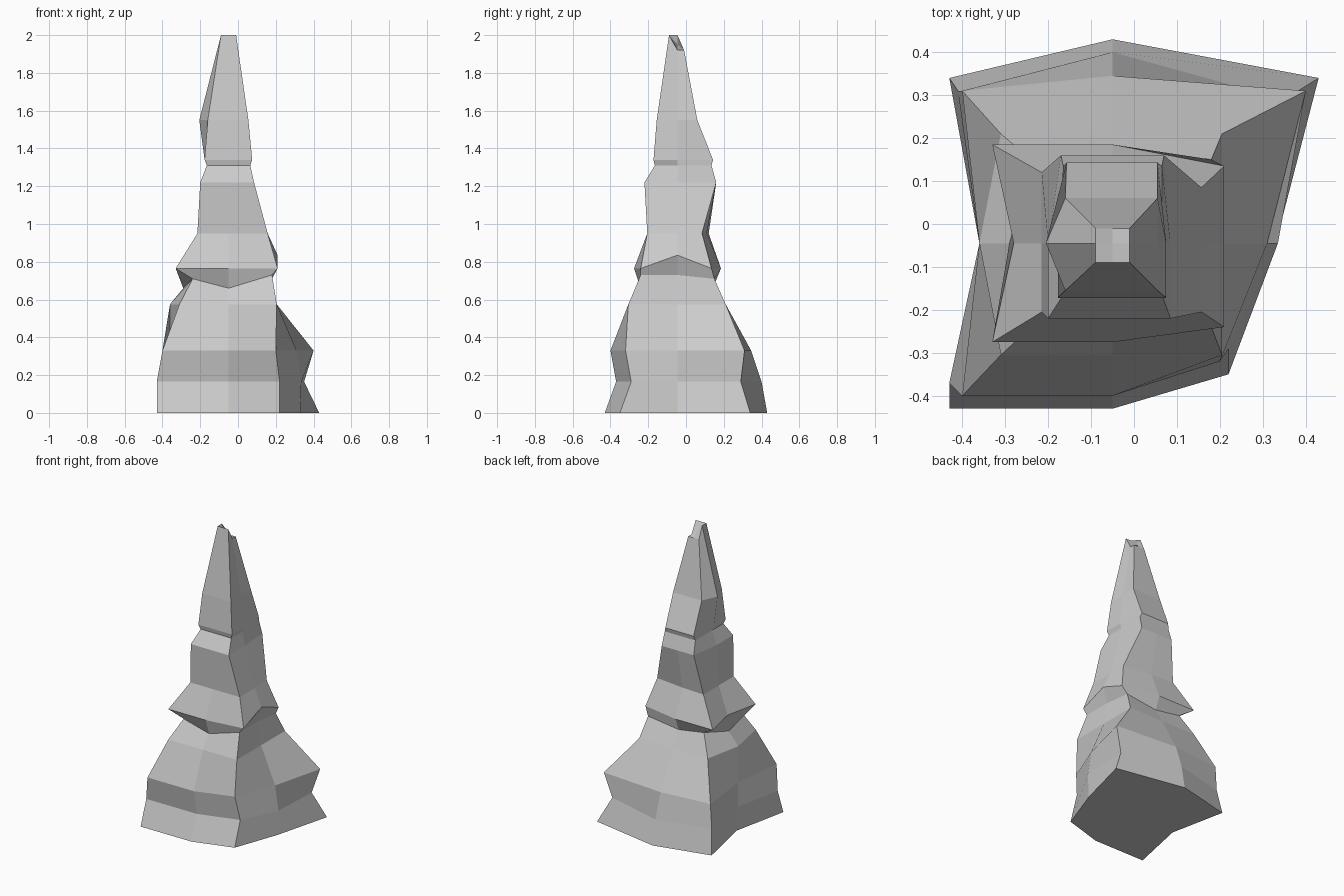
import bpy, bmesh
from mathutils import Vector

if "Cube" in bpy.data.objects:
    bpy.data.objects.remove(bpy.data.objects["Cube"])

CX, CY = -0.05, -0.045   # axis of the spire

# Stacked box sections: z, left, right, front, back
SECTIONS = [
    (0.0, -.43, .43, -.43, .34),
    (.165, -.43, .35, -.37, .29),
    (.33, -.40, .40, -.40, .31),
    (.575, -.31, .205, -.305, .21),
    (.71, -.24, .18, -.24, .15),
    (.765, -.33, .21, -.275, .185),
    (.95, -.215, .157, -.205, .085),
    (1.22, -.20, .085, -.22, .16),
    (1.31, -.165, .065, -.165, .135),
    (1.34, -.177, .075, -.172, .143),
    (1.55, -.16, .055, -.155, .06),
    (2.0, -.09, -.01, -.09, -.01),
]
NAMES = ["FL", "F", "FR", "R", "BR", "B", "BL", "L"]

# Points pushed out of the plain boxes to roughen the rock
PUSHES = [
    {"FR": (-.21, .08, 0), "R": (-.10, 0, 0), "B": (0, .09, 0), "L": (.08, 0, 0)},
    {"FR": (-.13, .08, 0), "R": (-.015, 0, 0), "B": (0, .11, 0), "BL": (.02, .02, 0), "L": (.07, 0, 0)},
    {"FR": (-.20, .08, 0), "R": (-.09, 0, 0), "B": (0, .035, 0), "L": (.04, 0, 0)},
    {"L": (-.05, 0, 0)},
    {"F": (0, 0, -.05), "FR": (0, 0, .02), "R": (0, 0, .02), "B": (0, 0, -.03), "L": (-.05, 0, -.05)},
    {"FR": (0, .035, 0), "R": (0, 0, .07), "BR": (0, -.05, 0), "L": (.05, 0, 0)},
    {"B": (0, .025, 0), "BL": (0, .035, 0)},
    {"BL": (.03, 0, 0), "BR": (-.015, 0, 0)},
    {},
    {"BL": (.02, 0, 0), "BR": (-.02, 0, 0)},
    {"L": (-.045, 0, 0)},
    {"R": (0, 0, -.08), "BR": (0, 0, -.08), "B": (0, 0, -.08), "BL": (0, 0, -.08)},
]


def add_ring(bm, section, push):
    z, l, r, f, b = section
    plan = [(l, f), (CX, f), (r, f), (r, CY), (r, b), (CX, b), (l, b), (l, CY)]
    return [bm.verts.new(Vector((x, y, z)) + Vector(push.get(n, (0, 0, 0))))
            for n, (x, y) in zip(NAMES, plan)]


# Spire body: skin between sections
bm = bmesh.new()
rings = [add_ring(bm, s, p) for s, p in zip(SECTIONS, PUSHES)]
for low, high in zip(rings, rings[1:]):
    for i in range(8):
        j = (i + 1) % 8
        bm.faces.new((low[i], low[j], high[j], high[i]))

# Flat base and notched tip
bm.faces.new(rings[0][::-1])
top = rings[-1]
centre = bm.verts.new((CX, CY, 1.95))
for i in (1, 3, 5, 7):
    bm.faces.new((top[i], top[(i + 1) % 8], top[(i + 2) % 8], centre))

bmesh.ops.recalc_face_normals(bm, faces=bm.faces)
mesh = bpy.data.meshes.new("rock_spire")
bm.to_mesh(mesh)
bm.free()
bpy.context.collection.objects.link(bpy.data.objects.new("rock_spire", mesh))
